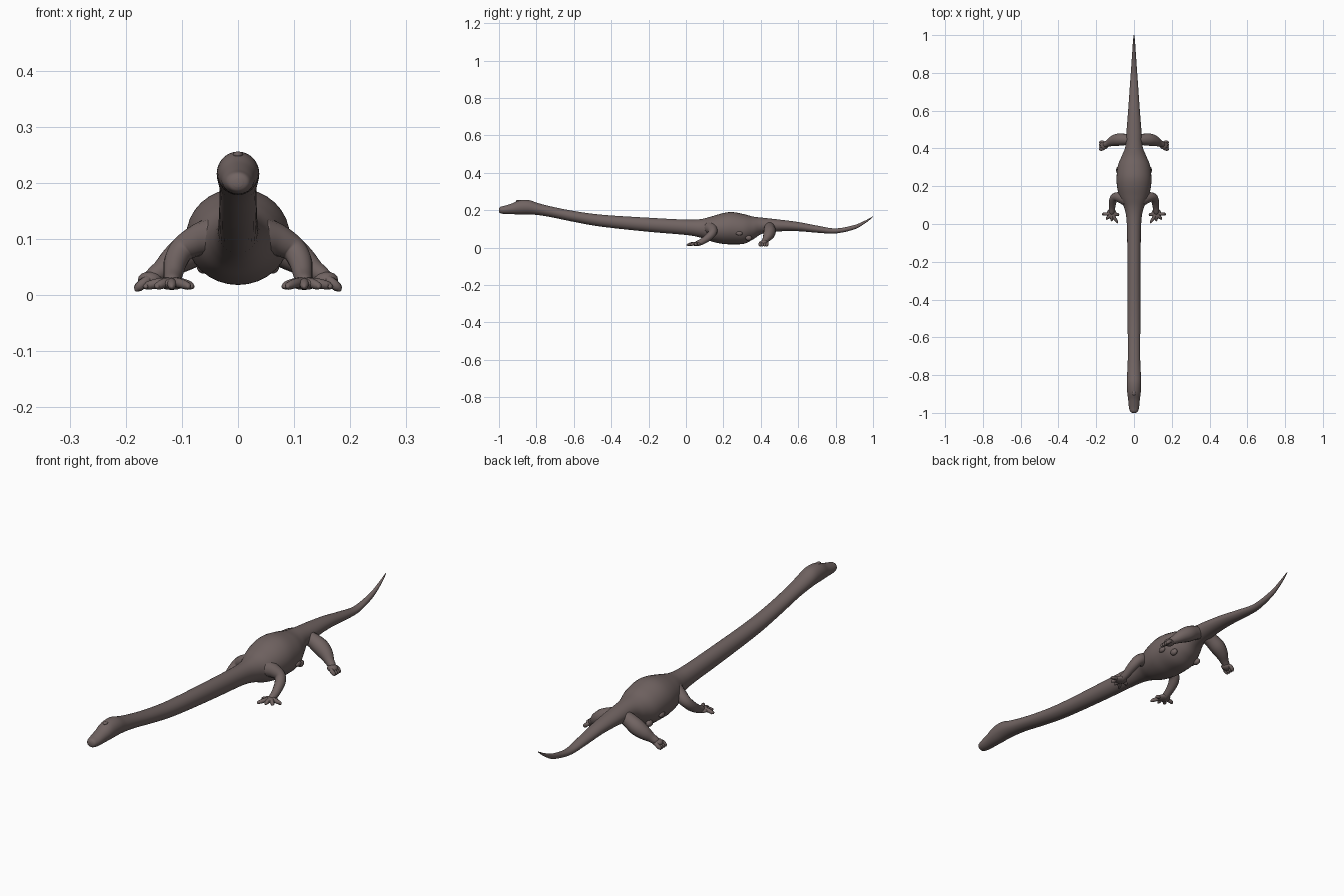
import bpy
import bmesh
import math
from mathutils import Vector

cube = bpy.data.objects.get("Cube")
if cube:
    bpy.data.objects.remove(cube, do_unlink=True)

skin = bpy.data.materials.new("grey brown skin")
skin.use_nodes = True
colour = (0.165, 0.127, 0.122, 1)
skin.diffuse_color = colour
bsdf = skin.node_tree.nodes["Principled BSDF"]
bsdf.inputs["Base Color"].default_value = colour
bsdf.inputs["Roughness"].default_value = 0.8


def smooth_rows(rows, steps):
    """Catmull-Rom interpolation of rows of numbers."""
    out = []
    for i in range(len(rows) - 1):
        a, b = rows[max(i - 1, 0)], rows[i]
        c, d = rows[i + 1], rows[min(i + 2, len(rows) - 1)]
        for s in range(steps):
            t = s / steps
            out.append([0.5 * (2 * q + (r - p) * t + (2 * p - 5 * q + 4 * r - w) * t * t
                               + (3 * q - p - 3 * r + w) * t ** 3)
                        for p, q, r, w in zip(a, b, c, d)])
    out.append(list(rows[-1]))
    return out


def finish(name, bm, mirrored=False):
    bmesh.ops.recalc_face_normals(bm, faces=bm.faces)
    mesh = bpy.data.meshes.new(name)
    bm.to_mesh(mesh)
    bm.free()
    mesh.materials.append(skin)
    for face in mesh.polygons:
        face.use_smooth = True
    obj = bpy.data.objects.new(name, mesh)
    bpy.context.collection.objects.link(obj)
    if mirrored:
        obj.modifiers.new("mirror", "MIRROR")
    return obj


def skin_rings(bm, rings):
    """Join rings of points into a closed skin."""
    rings = [[bm.verts.new(p) for p in ring] for ring in rings]
    n = len(rings[0])
    for a, b in zip(rings, rings[1:]):
        for k in range(n):
            bm.faces.new((a[k], a[(k + 1) % n], b[(k + 1) % n], b[k]))
    bm.faces.new(rings[0])
    bm.faces.new(rings[-1])


def add_limb(bm, points, sides=14, steps=5):
    """Rounded tube through (x, y, z, radius) points."""
    rows = smooth_rows(points, steps)
    centres = [Vector(r[:3]) for r in rows]
    rings = []
    side = None
    for i, row in enumerate(rows):
        along = (centres[min(i + 1, len(rows) - 1)] - centres[max(i - 1, 0)]).normalized()
        if side is None:
            side = along.orthogonal()
        side = (side - along * side.dot(along)).normalized()
        up = along.cross(side)
        rings.append([centres[i] + row[3] * (math.cos(a) * side + math.sin(a) * up)
                      for a in (math.tau * k / sides for k in range(sides))])
    skin_rings(bm, rings)


def add_blob(bm, centre, size):
    made = bmesh.ops.create_uvsphere(bm, u_segments=14, v_segments=8, radius=1)["verts"]
    for v in made:
        v.co = Vector(centre) + Vector(a * b for a, b in zip(v.co, size))


# Head, neck, trunk and tail: y, half width, bottom, top
profile = [
    (-1, .008, .192, .208), (-.993, .02, .184, .218), (-.97, .027, .18, .224),
    (-.93, .031, .179, .237), (-.89, .036, .178, .253), (-.84, .038, .178, .254),
    (-.79, .036, .174, .238), (-.72, .033, .163, .22), (-.6, .033, .138, .196),
    (-.45, .034, .112, .176), (-.2, .035, .085, .16), (0, .038, .068, .15),
    (.08, .05, .053, .153), (.14, .076, .032, .168), (.2, .09, .02, .185),
    (.25, .092, .018, .19), (.31, .085, .021, .179), (.36, .065, .045, .166),
    (.41, .046, .075, .16), (.5, .039, .087, .15), (.6, .031, .088, .137),
    (.7, .024, .08, .118), (.8, .017, .076, .103), (.9, .01, .098, .121),
    (.96, .006, .132, .146), (1, .002, .164, .168)]
rings = []
for y, w, low, high in smooth_rows(profile, 6):
    mid, half = (low + high) / 2, (high - low) / 2
    rings.append([(w * math.cos(a), y, mid + half * math.sin(a))
                  for a in (math.tau * k / 32 for k in range(32))])
bm = bmesh.new()
skin_rings(bm, rings)
finish("body", bm)

# Bump on the crown
bm = bmesh.new()
add_blob(bm, (0, -.895, .25), (.009, .014, .006))
finish("crown_bump", bm)

# Front legs with bent elbows and spread toes
bm = bmesh.new()
add_limb(bm, [(.04, .13, .105, .036), (.07, .14, .098, .029), (.098, .143, .082, .023),
              (.111, .125, .06, .021), (.116, .09, .035, .017), (.118, .06, .022, .014),
              (.119, .045, .018, .004)])
add_blob(bm, (.118, .055, .02), (.026, .028, .011))
for x, y in ((.084, .042), (.09, .004), (.118, .014), (.143, .022), (.163, .045)):
    add_limb(bm, [(.118, .06, .022, .009), ((x + .118) / 2, (y + .06) / 2, .021, .009),
                  (x, y + .008, .016, .007), (x, y, .014, .002)], 8, 3)
finish("front_legs", bm, True)

# Hind legs reaching out sideways
bm = bmesh.new()
add_limb(bm, [(.01, .445, .115, .026), (.045, .447, .102, .03), (.08, .447, .083, .033),
              (.11, .44, .064, .028), (.135, .428, .045, .019), (.153, .42, .032, .015),
              (.168, .413, .02, .006)])
add_blob(bm, (.157, .416, .027), (.022, .021, .015))
for y in (.398, .41, .422, .433):
    add_limb(bm, [(.15, .418, .032, .009), (.165, y, .024, .009),
                  (.178, y - .002, .013, .008), (.182, y - .004, .007, .002)], 8, 3)
finish("hind_legs", bm, True)

# Small nubs low on the flanks
bm = bmesh.new()
add_blob(bm, (.086, .285, .076), (.009, .018, .011))
add_blob(bm, (.062, .335, .052), (.012, .018, .014))
finish("flank_nubs", bm, True)
